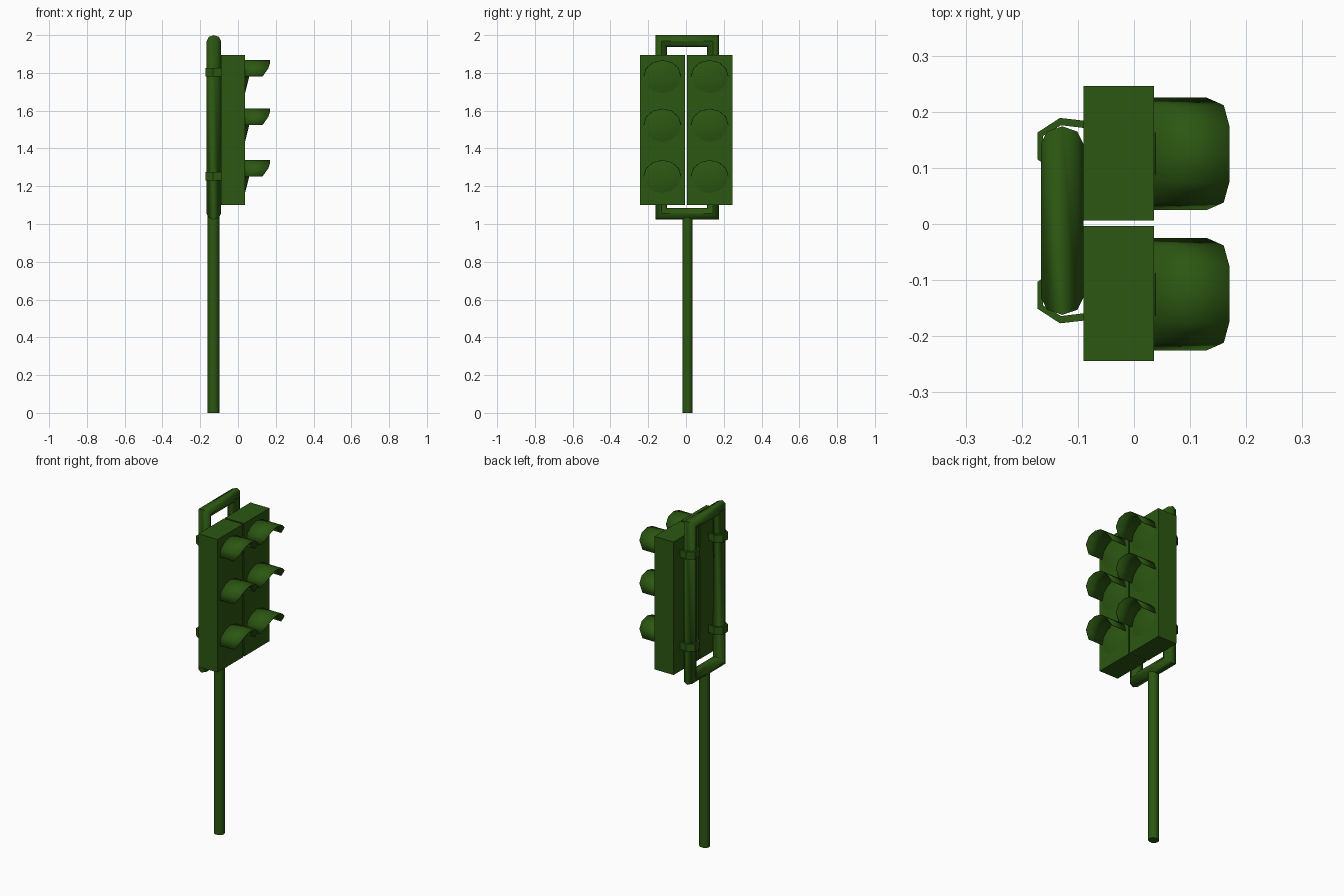
import bpy, bmesh
from math import sin, cos, pi, radians

if "Cube" in bpy.data.objects:
    bpy.data.objects.remove(bpy.data.objects["Cube"])

green = bpy.data.materials.new("dark_green")
green.diffuse_color = (0.025, 0.095, 0.006, 1)
green.use_nodes = True
green.node_tree.nodes["Principled BSDF"].inputs["Base Color"].default_value = green.diffuse_color


def make(name, verts, faces, smooth=None):
    mesh = bpy.data.meshes.new(name)
    mesh.from_pydata(verts, [], faces)
    bm = bmesh.new()
    bm.from_mesh(mesh)
    bmesh.ops.recalc_face_normals(bm, faces=bm.faces)
    bm.to_mesh(mesh)
    bm.free()
    mesh.materials.append(green)
    ob = bpy.data.objects.new(name, mesh)
    bpy.context.collection.objects.link(ob)
    if smooth:
        bpy.ops.object.select_all(action='DESELECT')
        ob.select_set(True)
        bpy.context.view_layer.objects.active = ob
        bpy.ops.object.shade_smooth_by_angle(angle=radians(smooth))
    return ob


def prism(name, outline, z0, z1, smooth=None):
    n = len(outline)
    verts = [(x, y, z) for z in (z0, z1) for x, y in outline]
    faces = [(i, (i + 1) % n, n + (i + 1) % n, n + i) for i in range(n)]
    faces += [tuple(range(n)), tuple(range(n, 2 * n))]
    return make(name, verts, faces, smooth)


# Pole
prism("pole", [(-0.13 + 0.031 * cos(i * pi / 5), 0.009 + 0.028 * sin(i * pi / 5))
               for i in range(10)], 0, 1.05, 50)

# Mitred rectangular tube frame
N = 8
verts, faces = [], []
for sy, sz in ((-1, -1), (1, -1), (1, 1), (-1, 1)):
    for i in range(N):
        d = 0.031 * cos(2 * pi * i / N)
        verts.append((-0.128 + 0.038 * sin(2 * pi * i / N),
                      0.006 + sy * (0.137 + d), 1.512 + sz * (0.457 + d)))
for c in range(4):
    for i in range(N):
        j, e = (i + 1) % N, (c + 1) % 4
        faces.append((c * N + i, c * N + j, e * N + j, e * N + i))
make("tube_frame", verts, faces, 50)

# Clamps wrapping the frame tubes
half = [(-0.088, 0.045), (-0.132, 0.05), (-0.172, 0.024)]
inner = [(-0.088, 0.032), (-0.13, 0.037), (-0.162, 0.018)]
band = half + [(x, -y) for x, y in half[::-1]]
band += [(x, -y) for x, y in inner] + inner[::-1]
for cy in (-0.127, 0.139):
    for z in (1.803, 1.252):
        n = 6
        outer, inn = band[:6], band[6:][::-1]
        pts = [(x, y + cy, zz) for zz in (z - 0.022, z + 0.022)
               for x, y in outer + inn]
        f = []
        for i in range(5):
            f += [(i, i + 1, 7 + i, 6 + i), (12 + i, 13 + i, 19 + i, 18 + i),
                  (i, i + 1, 13 + i, 12 + i), (6 + i, 7 + i, 19 + i, 18 + i)]
        f += [(0, 6, 18, 12), (5, 11, 23, 17)]
        make("clamp", pts, f)

# Signal housings, lenses and visors
reach = [0.13, 0.16, 0.17, 0.17, 0.17, 0.16, 0.13]
for side in (-1, 1):
    cy = side * 0.125
    a, b = cy + 0.001 - 0.12, cy + 0.001 + 0.12
    prism("housing", [(-0.09, a), (0.036, a), (0.036, b), (-0.09, b)], 1.1, 1.895)
    for z in (1.782, 1.525, 1.253):
        # Shallow lens
        n = 12
        ring = [(0.037, cy + 0.098 * cos(2 * pi * i / n), z + 0.09 * sin(2 * pi * i / n))
                for i in range(n)]
        make("lens", ring + [(0.06, cy, z)],
             [(i, (i + 1) % n, n) for i in range(n)], 40)
        # Half-round visor with slanted front
        v = []
        for i, x in enumerate(reach):
            t = i * pi / 6
            p = (cy + 0.1 * cos(t), z + 0.086 * sin(t))
            v += [(0.034, *p), (x, *p)]
        visor = make("visor", v, [(2 * i, 2 * i + 1, 2 * i + 3, 2 * i + 2)
                                  for i in range(6)], 40)
        cy_top = visor.data.polygons[2].normal.z
        sol = visor.modifiers.new("thickness", 'SOLIDIFY')
        sol.thickness = 0.003
        sol.offset = -1 if cy_top > 0 else 1
